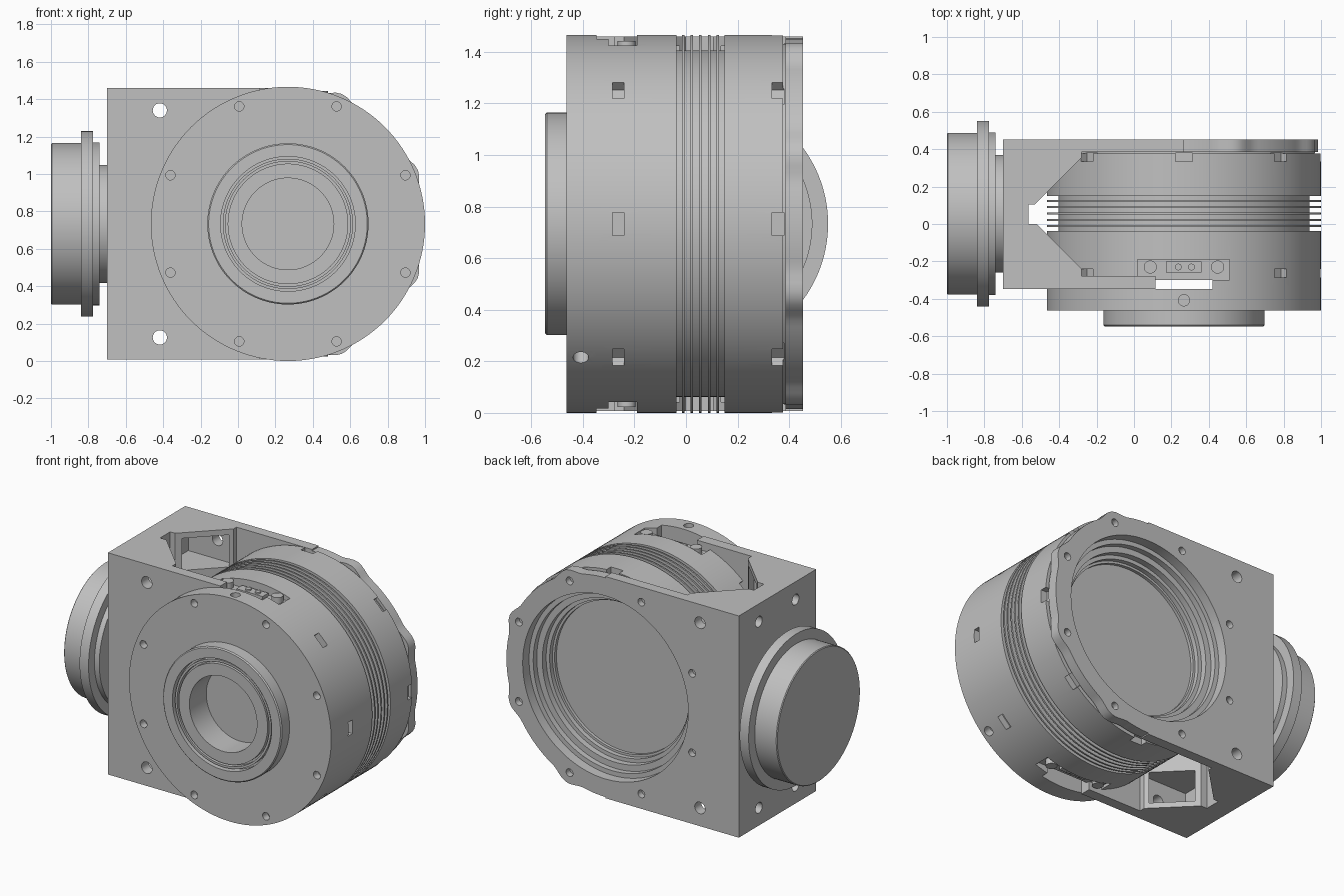
import bpy, bmesh, math
from mathutils import Matrix, Vector

if "Cube" in bpy.data.objects:
    bpy.data.objects.remove(bpy.data.objects["Cube"])

CX, CZ, MID_Y = 0.267, 0.733, 0.055    # drum axis and input axis
R = 0.733
BOLT_R = 0.68
EIGHTHS = [math.radians(45 * k) for k in range(8)]

metal = bpy.data.materials.new("plain grey metal")
metal.use_nodes = True
GREY = (0.53, 0.53, 0.53, 1)
metal.diffuse_color = GREY
metal.node_tree.nodes["Principled BSDF"].inputs["Base Color"].default_value = GREY


def finish(name, bm):
    """Turn a bmesh into a named grey object."""
    bmesh.ops.recalc_face_normals(bm, faces=bm.faces)
    mesh = bpy.data.meshes.new(name)
    bm.to_mesh(mesh)
    bm.free()
    mesh.materials.append(metal)
    obj = bpy.data.objects.new(name, mesh)
    bpy.context.collection.objects.link(obj)
    return obj


def lathe(name, profile, centre, axis, steps=128):
    """Revolve (radius, position) points about a line along x or y."""
    bm = bmesh.new()
    place = (lambda r, t: (t, centre[1], centre[2] + r)) if axis == "X" else \
            (lambda r, t: (centre[0], t, centre[2] + r))
    verts = [bm.verts.new(place(r, t)) for r, t in profile]
    edges = [bm.edges.new(pair) for pair in zip(verts, verts[1:])]
    if profile[0][0] > 0:
        edges.append(bm.edges.new((verts[-1], verts[0])))
    bmesh.ops.spin(bm, geom=verts + edges, cent=centre, steps=steps, angle=math.tau,
                   axis=(1, 0, 0) if axis == "X" else (0, 1, 0))
    bmesh.ops.remove_doubles(bm, verts=bm.verts, dist=0.0001)
    return finish(name, bm)


def add_box(bm, lo, hi, turn=Matrix()):
    lo, hi = Vector(lo), Vector(hi)
    bmesh.ops.create_cube(bm, size=1, matrix=turn @ Matrix.Translation((lo + hi) / 2)
                          @ Matrix.Diagonal((*(hi - lo), 1)))


def add_rod(bm, centre, direction, r, length, sides=24):
    spin = Vector(direction).to_track_quat("Z", "Y").to_matrix().to_4x4()
    bmesh.ops.create_cone(bm, cap_ends=True, segments=sides, radius1=r, radius2=r,
                          depth=length, matrix=Matrix.Translation(centre) @ spin)


def around(angle, r, y):
    return Vector((CX + r * math.cos(angle), y, CZ + r * math.sin(angle)))


def carve(obj, *cutters):
    """Subtract each cutter mesh from the object and drop the cutter."""
    bpy.context.view_layer.objects.active = obj
    for bm in cutters:
        cutter = finish("cutter", bm)
        cutter.hide_render = True
        mod = obj.modifiers.new("cut", "BOOLEAN")
        mod.operation, mod.object, mod.solver = "DIFFERENCE", cutter, "EXACT"
        bpy.ops.object.modifier_apply(modifier=mod.name)
        bpy.data.objects.remove(cutter)


def bolt_circle(y, depth):
    bm = bmesh.new()
    for a in EIGHTHS:
        add_rod(bm, around(a + math.pi / 8, BOLT_R, y), (0, 1, 0), 0.025, depth)
    return bm


AXIS = (CX, 0, CZ)
parts = []

# Output plate with grooved hub and bore
front = lathe("output_plate", [
    (0, -.36), (.245, -.36), (.245, -.535), (.322, -.535), (.322, -.505), (.334, -.505),
    (.334, -.535), (.348, -.535), (.348, -.505), (.36, -.505), (.36, -.547), (.424, -.547),
    (.431, -.54), (.431, -.463), (R, -.463), (R, -.348), (0, -.348)], AXIS, "Y")
radial = bmesh.new()
for a in (math.pi / 2, -math.pi / 4):
    d = around(a, 1, 0) - Vector(AXIS)
    add_rod(radial, around(a, R, -.408), d, 0.03, 0.12)
carve(front, bolt_circle(-.463, 0.1), radial)
parts.append(front)

# Drum with cooling fins and stepped rear recess
profile = [(0, -.348), (R, -.348), (R, -.037), (.672, -.037)]
for y in (-.01, .022, .056, .09, .123):
    profile += [(.672, y - .005), (R, y - .005), (R, y + .005), (.672, y + .005)]
profile += [(.672, .15), (R, .15), (R, .376), (.7, .376), (.7, .387), (.57, .387),
            (.57, .35), (.53, .35), (.53, .31), (.505, .31), (.505, .28), (.49, .28),
            (.49, .26), (0, .26)]
drum = lathe("finned_drum", profile, AXIS, "Y")
pockets, notches, slot = bmesh.new(), bmesh.new(), bmesh.new()
for k, a in enumerate(EIGHTHS):
    turn = Matrix.Translation(AXIS) @ Matrix.Rotation(-a, 4, "Y")
    add_box(pockets, (R - .045, .333, -.045), (R + .1, .38, .045), turn)
    if k not in (2, 6):
        add_box(pockets, (R - .045, -.285, -.045), (R + .1, -.24, .045), turn)
for side in (1, -1):
    z = sorted((CZ + side * .67, CZ + side * .8))
    add_box(notches, (.02, -.3, z[0]), (.51, -.19, z[1]))
add_box(slot, (.115, -.36, -.2), (.42, -.3, 1.7))
carve(drum, pockets, notches, slot)
parts.append(drum)

# Terminal blocks and clamp screws in the two notches
bm = bmesh.new()
for side in (1, -1):
    z = sorted((CZ + side * .66, CZ + side * .69))
    add_box(bm, (.17, -.26, z[0]), (.36, -.2, z[1]))
    for x in (-.03, .04):
        add_rod(bm, (CX + x, -.23, CZ + side * .69), (0, 0, 1), .018, .02)
    for x in (-.18, .18):
        add_rod(bm, (CX + x, -.23, CZ + side * .68), (0, 0, 1), .035, .06)
parts.append(finish("terminal_blocks", bm))

# Gearbox block with a tapered pocket around the drum
outline = [(-.7, -.348), (.115, -.348), (.115, -.278), (-.28, -.278), (-.28, -.24),
           (-.52, 0), (-.565, 0), (-.565, .105), (-.53, .105), (-.28, .355), (-.28, .385),
           (CX, .385), (CX, .453), (-.7, .453)]
bm = bmesh.new()
face = bm.faces.new([bm.verts.new((x, y, .007)) for x, y in outline])
grown = bmesh.ops.extrude_face_region(bm, geom=[face])["geom"]
bmesh.ops.translate(bm, vec=(0, 0, 1.453),
                    verts=[v for v in grown if isinstance(v, bmesh.types.BMVert)])
block = finish("gearbox_block", bm)
recess, windows, holes, end_holes = (bmesh.new() for _ in range(4))
add_rod(recess, (CX, .5, CZ), (0, 1, 0), .6, .3, 128)
for side in (1, -1):
    z = sorted((CZ + side * .48, CZ + side * .69))
    add_box(windows, (-.63, .135, z[0]), (-.3, .385, z[1]))
    add_box(windows, (-.63, -.275, z[0]), (-.3, -.025, z[1]))
    add_rod(holes, (-.418, 0, CZ + side * .607), (0, 1, 0), .038, 1.2)
    for y in (-.19, .19):
        add_rod(end_holes, (-.7, MID_Y + y, CZ + side * .61), (1, 0, 0), .035, .3)
carve(block, recess, windows, holes, end_holes, bolt_circle(.453, .08))
parts.append(block)

# Rear ring swelling softly outwards at each bolt
ring = lathe("rear_ring", [(.6, .385), (.718, .385), (.718, .453), (.6, .453)],
             AXIS, "Y", 160)
for v in ring.data.vertices:
    x, z = v.co.x - CX, v.co.z - CZ
    if math.hypot(x, z) > .7:
        angle = math.atan2(z, x)
        off = abs(angle % (math.pi / 4) - math.pi / 8)
        swell = .034 * (.5 + .5 * math.cos(math.pi * min(off / .17, 1)))
        v.co = around(angle, .718 + swell, v.co.y)
carve(ring, bolt_circle(.453, .08))
parts.append(ring)

# Input flange on the end face
parts.append(lathe("input_flange", [
    (0, -1), (.427, -1), (.432, -.995), (.432, -.84), (.496, -.84), (.496, -.775),
    (.435, -.775), (.435, -.74), (.315, -.74), (.315, -.69), (0, -.69)],
    (0, MID_Y, CZ), "X"))

# Crisp edges, smooth curves
bpy.ops.object.select_all(action="DESELECT")
for obj in parts:
    obj.select_set(True)
bpy.context.view_layer.objects.active = parts[0]
bpy.ops.object.shade_smooth_by_angle(angle=math.radians(25))
